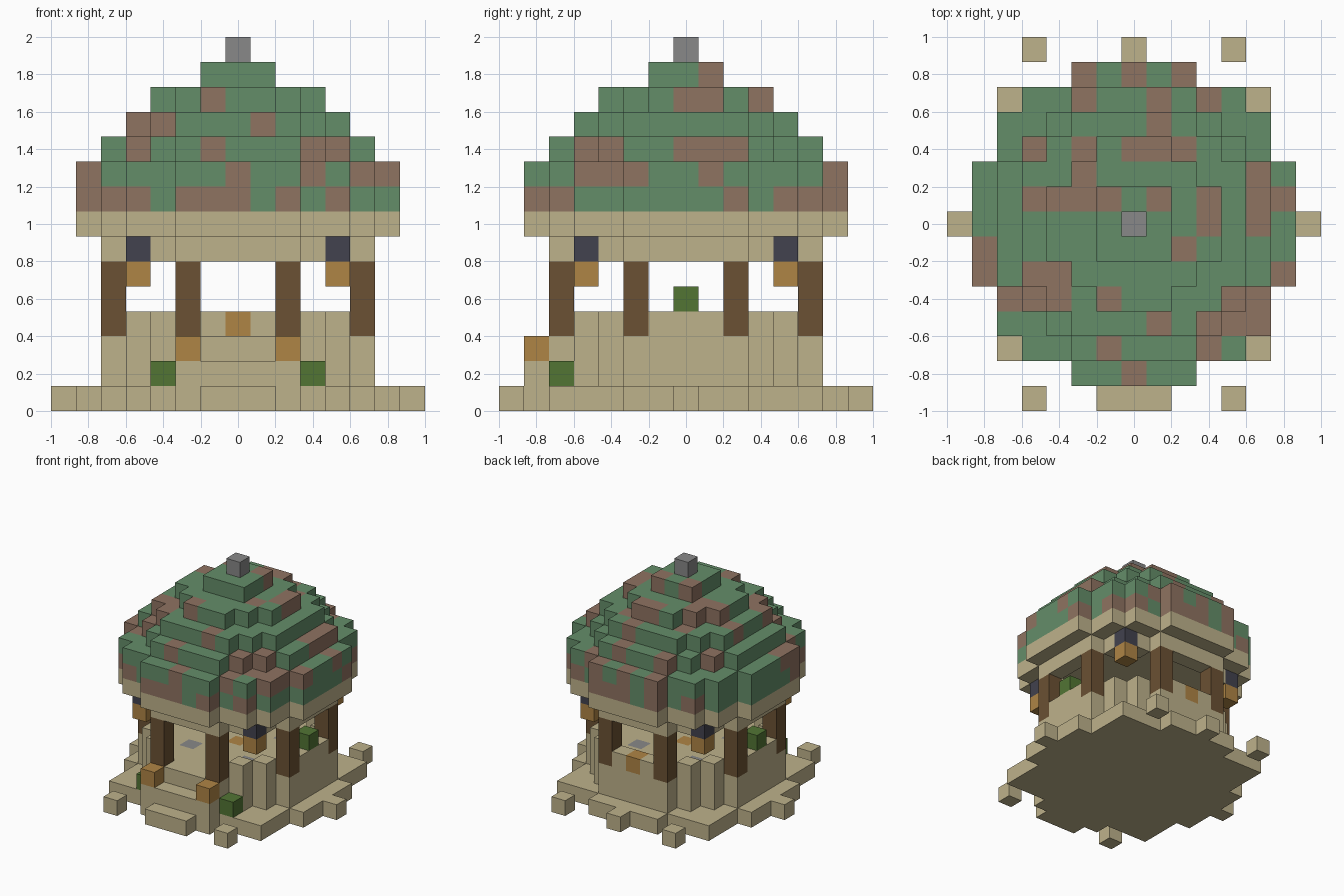
import bpy, bmesh
from mathutils import Vector

cube = bpy.data.objects.get("Cube")
if cube:
    bpy.data.objects.remove(cube, do_unlink=True)

U = 2 / 15  # block size


def material(name, rgb_hex):
    srgb = [int(rgb_hex[n:n + 2], 16) / 255 for n in (0, 2, 4)]
    color = [c / 12.92 if c < 0.04 else ((c + 0.055) / 1.055) ** 2.4 for c in srgb] + [1]
    m = bpy.data.materials.new(name)
    m.use_nodes = True
    m.diffuse_color = color
    m.node_tree.nodes["Principled BSDF"].inputs["Base Color"].default_value = color
    return m


STONE = material("sandstone", "BEB28B")
GREEN = material("patina_green", "648D69")
BROWN = material("weathered_brown", "8F7361")
WOOD = material("dark_wood", "6B5133")
AMBER = material("amber", "AF8545")
LEAF = material("leaf_green", "527534")
IRON = material("dark_iron", "42424E")
GREY = material("grey_stone", "888888")

AXES = [Vector(a) for a in ((1, 0, 0), (0, 1, 0), (0, 0, 1))]


def blocks(name, cells, *mats, rule=lambda c: 0):
    """Skin a set of grid cells, keeping only the outer faces."""
    cells = set(cells)
    bm = bmesh.new()
    corners = {}

    def vert(p):
        key = tuple(round(2 * c) for c in p)
        if key not in corners:
            corners[key] = bm.verts.new(p * U)
        return corners[key]

    for cell in sorted(cells):
        mid = Vector(cell) + Vector((0, 0, 0.5))
        for a in range(3):
            for s in (1, -1):
                n = AXES[a] * s
                if tuple(round(c + d) for c, d in zip(cell, n)) in cells:
                    continue
                u, v = AXES[(a + 1) % 3] / 2, AXES[(a + 2) % 3] / 2 * s
                face = bm.faces.new([vert(mid + n / 2 + q) for q in (-u - v, u - v, u + v, v - u)])
                face.material_index = rule(cell)
    mesh = bpy.data.meshes.new(name)
    bm.to_mesh(mesh)
    bm.free()
    for m in mats:
        mesh.materials.append(m)
    ob = bpy.data.objects.new(name, mesh)
    bpy.context.collection.objects.link(ob)
    return ob


def disc(r2, *levels, inner=-1):
    """Round slab of cells, or a ring when inner is given."""
    span = range(-7, 8)
    return {(i, j, k) for i in span for j in span for k in levels if inner < i * i + j * j <= r2}


def corners4(i, j, *levels):
    return {(s * i, t * j, k) for s in (1, -1) for t in (1, -1) for k in levels}


# Base plate, front step and outlying stones
blocks("base_plate", disc(41, 0) | corners4(5, 5, 0), STONE)
blocks("front_step", [(i, -7, 0) for i in (-1, 0, 1)], STONE)
blocks("corner_stones", corners4(4, 7, 0), STONE)
blocks("edge_stones", [(7, 0, 0), (-7, 0, 0), (0, 7, 0)], STONE)
blocks("porch", [(i, -6, 1) for i in range(-2, 3)], STONE)

# Raised floor with inlaid tiles
def floor_rule(c):
    i, j, k = c
    if k == 2 and i == j == 0:
        return 1
    return 2 if k == 2 and abs(i) == abs(j) == 2 else 0


blocks("raised_floor", disc(29, 1, 2), STONE, AMBER, GREY, rule=floor_rule)

# Parapet with a front entrance and an amber block at the back
pillars = corners4(5, 2, 3, 4, 5) | corners4(2, 5, 3, 4, 5)
entrance = {(i, -5, 3) for i in (-1, 0, 1)}
blocks("parapet", disc(29, 3, inner=20) - pillars - entrance, STONE, AMBER,
       rule=lambda c: int(c[:2] == (0, 5)))
blocks("pillars", pillars, WOOD)

# Beam ring and eaves
blocks("beam_ring", disc(29, 6, inner=20), STONE)
blocks("eaves", disc(41, 7), STONE)

# Lanterns and plants
blocks("lantern_hooks", corners4(4, 4, 6), IRON)
blocks("hanging_lanterns", corners4(4, 4, 5), AMBER)
for side, s in (("left", 1), ("right", -1)):
    blocks(side + "_porch_lantern", [(2 * s, -6, 2)], AMBER)
    blocks(side + "_front_bush", [(3 * s, -5, 1)], LEAF)
    blocks(side + "_parapet_plant", [(5 * s, 0, 4)], LEAF)

# Stepped dome: b marks weathered columns, rows run from back to front
PATCHES = [
    "....b.b.b....",
    "....b..b.b...",
    ".......b.....",
    "..b.b.bbb....",
    "....b......b.",
    "..bbbb.b.b.bb",
    ".........b.b.",
    "b.......b....",
    "b.bb........b",
    ".bbb.b....bb.",
    ".......b.bbb.",
    ".....b...b...",
    "......b......",
]
LOW_PATCHES = {(-2, -6), (-1, -6), (0, -6), (2, -6), (4, -5), (6, 2), (5, 4), (4, 5)}


def roof_rule(c):
    i, j, k = c
    if k == 8:
        return int((i, j) in LOW_PATCHES or (-i, -j) in LOW_PATCHES)
    return int(PATCHES[6 - j][i + 6] == "b")


dome = disc(41, 8, 9) | disc(29, 10) | disc(20, 11) | disc(10, 12) | disc(2, 13)
blocks("dome_roof", dome, GREEN, BROWN, rule=roof_rule)
blocks("finial", [(0, 0, 14)], GREY)
